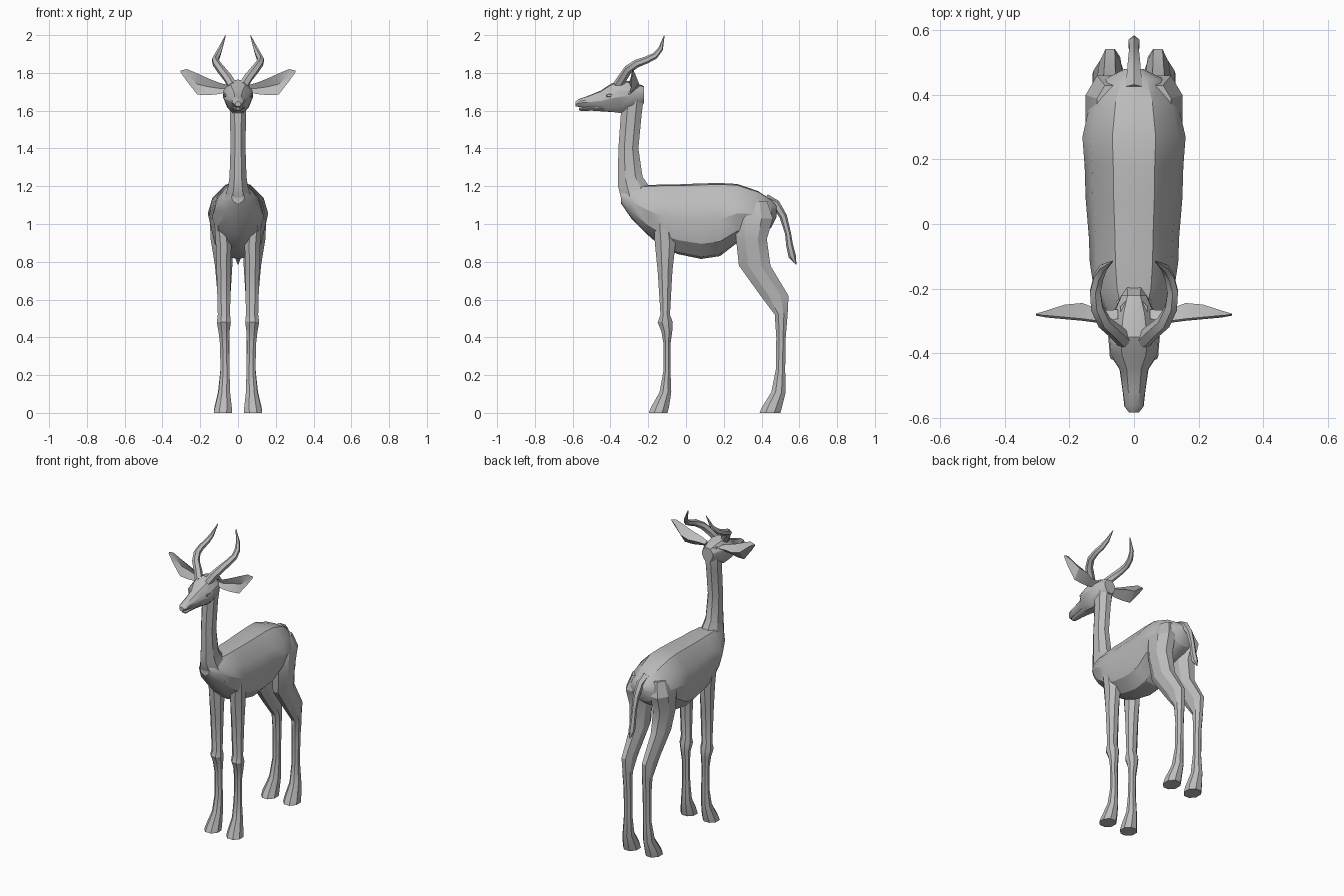
import bpy, bmesh, math
from mathutils import Vector

coat = bpy.data.materials.new("plain grey")
coat.diffuse_color = (0.5, 0.5, 0.5, 1)


def finish(name, bm, mirror=False):
    bmesh.ops.recalc_face_normals(bm, faces=bm.faces)
    me = bpy.data.meshes.new(name)
    bm.to_mesh(me)
    bm.free()
    me.materials.append(coat)
    ob = bpy.data.objects.new(name, me)
    bpy.context.collection.objects.link(ob)
    bpy.ops.object.select_all(action='DESELECT')
    ob.select_set(True)
    bpy.context.view_layer.objects.active = ob
    bpy.ops.object.shade_smooth_by_angle(angle=math.radians(28))
    if mirror:
        ob.modifiers.new("mirror", 'MIRROR').use_mirror_merge = False
    return ob


def loft(name, rings, mirror=False):
    """Skin a list of equal-length point rings and cap both ends."""
    bm = bmesh.new()
    rows = [[bm.verts.new(p) for p in r] for r in rings]
    n = len(rows[0])
    for a, b in zip(rows, rows[1:]):
        for i in range(n):
            j = (i + 1) % n
            bm.faces.new((a[i], a[j], b[j], b[i]))
    bm.faces.new(rows[0])
    bm.faces.new(rows[-1])
    return finish(name, bm, mirror)


def upright(sections, half):
    """Rings standing across y: (y, top, bottom, half width)."""
    outline = half + [(-x, z) for x, z in reversed(half[1:-1])]
    return [[(x * w, y, b + (t - b) * z) for x, z in outline]
            for y, t, b, w in sections]


def level(sections, sides):
    """Horizontal rings: (z, y min, y max, x min, x max)."""
    rings = []
    for z, y0, y1, x0, x1 in sections:
        ring = []
        for i in range(sides):
            a = 2 * math.pi * (i + 0.5) / sides
            k = 1 / math.cos(math.pi / sides)
            ring.append(((x0 + x1) / 2 + (x1 - x0) / 2 * k * math.cos(a),
                         (y0 + y1) / 2 + (y1 - y0) / 2 * k * math.sin(a), z))
        rings.append(ring)
    return rings


def tube(name, path, sides, mirror=False):
    """Tapered tube along (x, y, z, radius) points."""
    pts = [Vector(p[:3]) for p in path]
    rings = []
    for i, p in enumerate(pts):
        d = (pts[min(i + 1, len(pts) - 1)] - pts[max(i - 1, 0)]).normalized()
        u = d.cross(Vector((1, 0, 0))).normalized()
        v = d.cross(u)
        rings.append([p + path[i][3] * (u * math.cos(a) + v * math.sin(a))
                      for a in (2 * math.pi * k / sides for k in range(sides))])
    return loft(name, rings, mirror)


# Torso, chest to rump
torso_half = [(0, 1), (.42, .98), (.85, .76), (1, .5), (.82, .2), (.38, .03), (0, 0)]
loft("torso", upright([
    (-.345, 1.18, 1.11, .035), (-.29, 1.20, 1.03, .08), (-.20, 1.205, .94, .125),
    (-.12, 1.21, .87, .137), (-.04, 1.21, .84, .14), (.08, 1.215, .815, .15),
    (.18, 1.217, .83, .153), (.27, 1.212, .90, .16), (.38, 1.175, .93, .135),
    (.45, 1.13, .98, .09), (.48, 1.10, 1.04, .03)], torso_half))

# Neck
loft("neck", level([
    (1.06, -.30, -.16, -.085, .085), (1.12, -.34, -.17, -.075, .075),
    (1.20, -.36, -.195, -.052, .052), (1.25, -.36, -.23, -.045, .045),
    (1.40, -.358, -.252, -.04, .04), (1.58, -.345, -.235, -.042, .042),
    (1.68, -.34, -.222, -.05, .05), (1.73, -.32, -.23, -.042, .042)], 8))

# Head and lower jaw
head_half = [(0, 1), (.5, .95), (.95, .68), (1, .48), (.7, .15), (.35, 0), (0, 0)]
loft("head", upright([
    (-.222, 1.73, 1.64, .04), (-.28, 1.752, 1.61, .066), (-.35, 1.765, 1.588, .08),
    (-.405, 1.738, 1.595, .075), (-.45, 1.707, 1.60, .045), (-.52, 1.678, 1.614, .035),
    (-.565, 1.663, 1.62, .03), (-.585, 1.648, 1.622, .015)], head_half))
loft("lower_jaw", upright([
    (-.38, 1.64, 1.592, .045), (-.50, 1.625, 1.60, .028),
    (-.555, 1.618, 1.598, .02), (-.567, 1.614, 1.604, .01)], head_half))

# Eyes
bm = bmesh.new()
bmesh.ops.create_icosphere(bm, subdivisions=1, radius=1)
bmesh.ops.scale(bm, vec=(.012, .024, .014), verts=bm.verts)
bmesh.ops.translate(bm, vec=(.066, -.40, 1.68), verts=bm.verts)
finish("eye", bm, True)

# Ears: cupped leaf shapes, (x, low z, high z, front y, back y)
loft("ear", [[(x, f + .006, hi), (x, f + (b - f) * .45, (hi + lo) / 2),
              (x, f, lo), (x, b, (hi + lo) / 2 + .005)]
             for x, lo, hi, f, b in [
    (.05, 1.70, 1.735, -.30, -.265), (.10, 1.688, 1.748, -.308, -.268),
    (.16, 1.682, 1.772, -.30, -.245), (.215, 1.685, 1.797, -.295, -.25),
    (.27, 1.755, 1.82, -.29, -.268), (.304, 1.803, 1.812, -.284, -.278)]], True)

# Horns sweep out, back and up
tube("horn", [(.03, -.36, 1.735, .026), (.055, -.335, 1.775, .025),
              (.092, -.305, 1.82, .023), (.115, -.26, 1.85, .021),
              (.12, -.21, 1.868, .019), (.11, -.165, 1.89, .017),
              (.095, -.135, 1.925, .013), (.066, -.115, 1.998, .002)], 6, True)

# Front legs with knees and hooves
loft("front_leg", level([
    (1.02, -.17, -.07, .05, .125), (.90, -.165, -.055, .035, .118),
    (.75, -.15, -.072, .038, .113), (.52, -.135, -.085, .042, .107),
    (.48, -.15, -.07, .038, .112), (.43, -.13, -.073, .045, .103),
    (.36, -.118, -.083, .047, .095), (.22, -.12, -.082, .045, .093),
    (.11, -.14, -.078, .042, .103), (.03, -.185, -.09, .033, .122),
    (0, -.197, -.098, .032, .128)], 8), True)

# Hind legs with thighs, hocks and hooves
loft("hind_leg", level([
    (1.12, .29, .43, .03, .115), (1.03, .255, .46, .03, .15),
    (.92, .265, .428, .025, .145), (.78, .28, .447, .03, .122),
    (.62, .395, .543, .04, .108), (.52, .47, .538, .043, .10),
    (.40, .478, .528, .045, .093), (.23, .476, .525, .045, .093),
    (.11, .452, .528, .042, .106), (.03, .402, .508, .033, .125),
    (0, .39, .50, .032, .128)], 8), True)

# Tail
tube("tail", [(0, .42, 1.13, .03), (0, .475, 1.105, .024), (0, .515, 1.04, .02),
              (0, .54, .95, .016), (0, .548, .89, .018), (0, .562, .83, .02),
              (0, .583, .785, .002)], 6)
